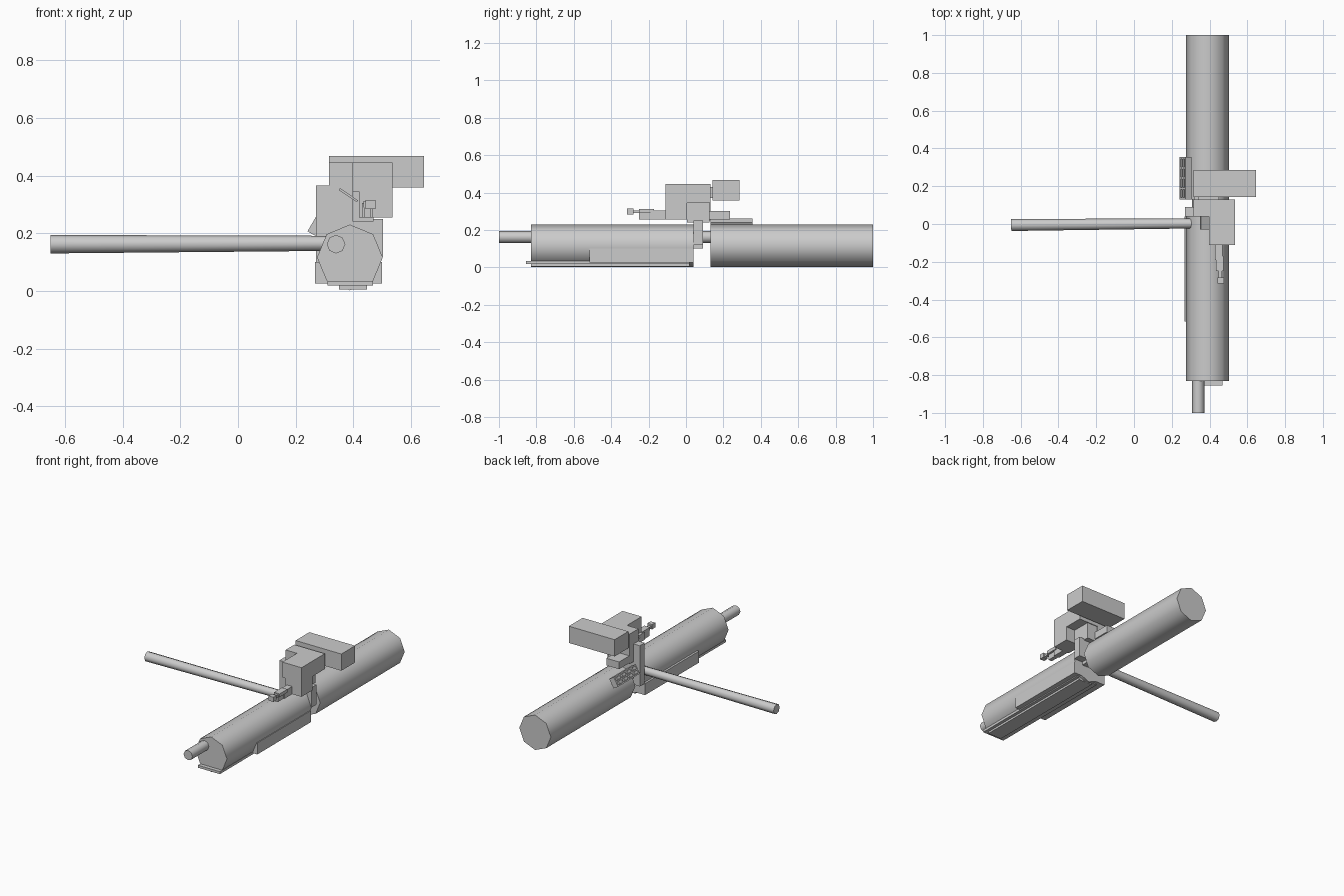
import bpy, math
from mathutils import Vector

if "Cube" in bpy.data.objects:
    bpy.data.objects.remove(bpy.data.objects["Cube"])


def box(name, x, y, z):
    """Box from its (min, max) ranges."""
    bpy.ops.mesh.primitive_cube_add(size=1, location=[(a + b) / 2 for a, b in (x, y, z)])
    ob = bpy.context.object
    ob.name = name
    ob.scale = (x[1] - x[0], y[1] - y[0], z[1] - z[0])
    bpy.ops.object.transform_apply(location=False, rotation=False, scale=True)
    return ob


def rod(name, a, b, r1, r2=None):
    """Eight-sided smooth rod between two points, corners pointing along z."""
    a, b = Vector(a), Vector(b)
    bpy.ops.mesh.primitive_cone_add(vertices=8, radius1=r1, radius2=r2 or r1,
                                    depth=(b - a).length, location=(a + b) / 2)
    ob = bpy.context.object
    ob.name = name
    ob.rotation_euler = (b - a).to_track_quat('Z', 'Y').to_euler()
    bpy.ops.object.shade_smooth_by_angle(angle=math.radians(50))
    return ob


# Main tubes and the thin rods
CX, CZ, R = 0.388, 0.116, 0.114
rod("front_tube", (CX, -0.83, CZ), (CX, 0.04, CZ), R)
rod("rear_tube", (CX, 0.13, CZ), (CX, 1.0, CZ), R)
rod("inner_rod", (0.34, -1.0, 0.162), (0.34, 0.2, 0.162), 0.032)
rod("side_arm", (-0.65, -0.005, 0.162), (0.34, 0.003, 0.165), 0.032, 0.026)

# Cradle beneath the front tube
box("lower_cradle", (0.267, 0.5), (-0.515, 0.04), (0.025, 0.1))
box("bottom_plate", (0.31, 0.468), (-0.855, 0.02), (0.018, 0.034))
box("bottom_rail", (0.35, 0.448), (-0.83, 0.02), (0.005, 0.02))

# Collar plate between the tubes
box("collar_plate", (0.27, 0.503), (0.04, 0.09), (0.12, 0.25))
box("collar_base", (0.27, 0.44), (0.04, 0.09), (0.1, 0.13))
box("collar_upright", (0.27, 0.405), (0.04, 0.09), (0.24, 0.365))
box("collar_head", (0.315, 0.397), (0.04, 0.13), (0.25, 0.445))

# Sight housing and rear block
box("housing_top", (0.397, 0.535), (-0.11, 0.13), (0.345, 0.445))
box("housing_lower", (0.42, 0.535), (-0.11, 0.005), (0.255, 0.345))
box("housing_core", (0.397, 0.47), (0.005, 0.125), (0.24, 0.345))
box("rear_block", (0.315, 0.645), (0.143, 0.285), (0.358, 0.467))
box("rear_block_link", (0.34, 0.45), (0.12, 0.15), (0.37, 0.43))
box("rear_bracket", (0.318, 0.41), (0.12, 0.235), (0.255, 0.302))

# Eyepiece lever at the front
box("lever_base", (0.43, 0.468), (-0.19, -0.11), (0.255, 0.305))
box("lever_bar", (0.437, 0.462), (-0.25, -0.15), (0.255, 0.298))
box("lever_pad", (0.435, 0.475), (-0.25, -0.17), (0.29, 0.312))
box("lever_neck", (0.448, 0.466), (-0.285, -0.24), (0.29, 0.305))
box("lever_tip", (0.442, 0.476), (-0.315, -0.282), (0.284, 0.315))

# Slanted guard beside the housing
guard = box("slanted_guard", (0.345, 0.42), (-0.03, 0.06), (0.328, 0.336))
guard.rotation_euler.y = math.radians(34)

# Tilted rack: local x runs up the slope, local z is its depth
rack = bpy.data.objects.new("rack", None)
bpy.context.collection.objects.link(rack)
rack.location = (0.273, 0.2425, 0.224)
rack.rotation_euler.y = math.radians(-60)
L, W, D = 0.225, 0.062, 0.019
parts = [box("rack_back", (-W / 2, W / 2), (-L / 2, L / 2), (-D, -D + 0.01))]
for i in range(5):
    y = -L / 2 + 0.005 + i * (L - 0.01) / 4
    parts.append(box("rack_crossbar", (-W / 2, W / 2), (y - 0.005, y + 0.005), (-D, D)))
for x in (-W / 2 + 0.004, 0, W / 2 - 0.004):
    parts.append(box("rack_rail", (x - 0.004, x + 0.004), (-L / 2, L / 2), (-D, D)))
for p in parts:
    p.parent = rack
